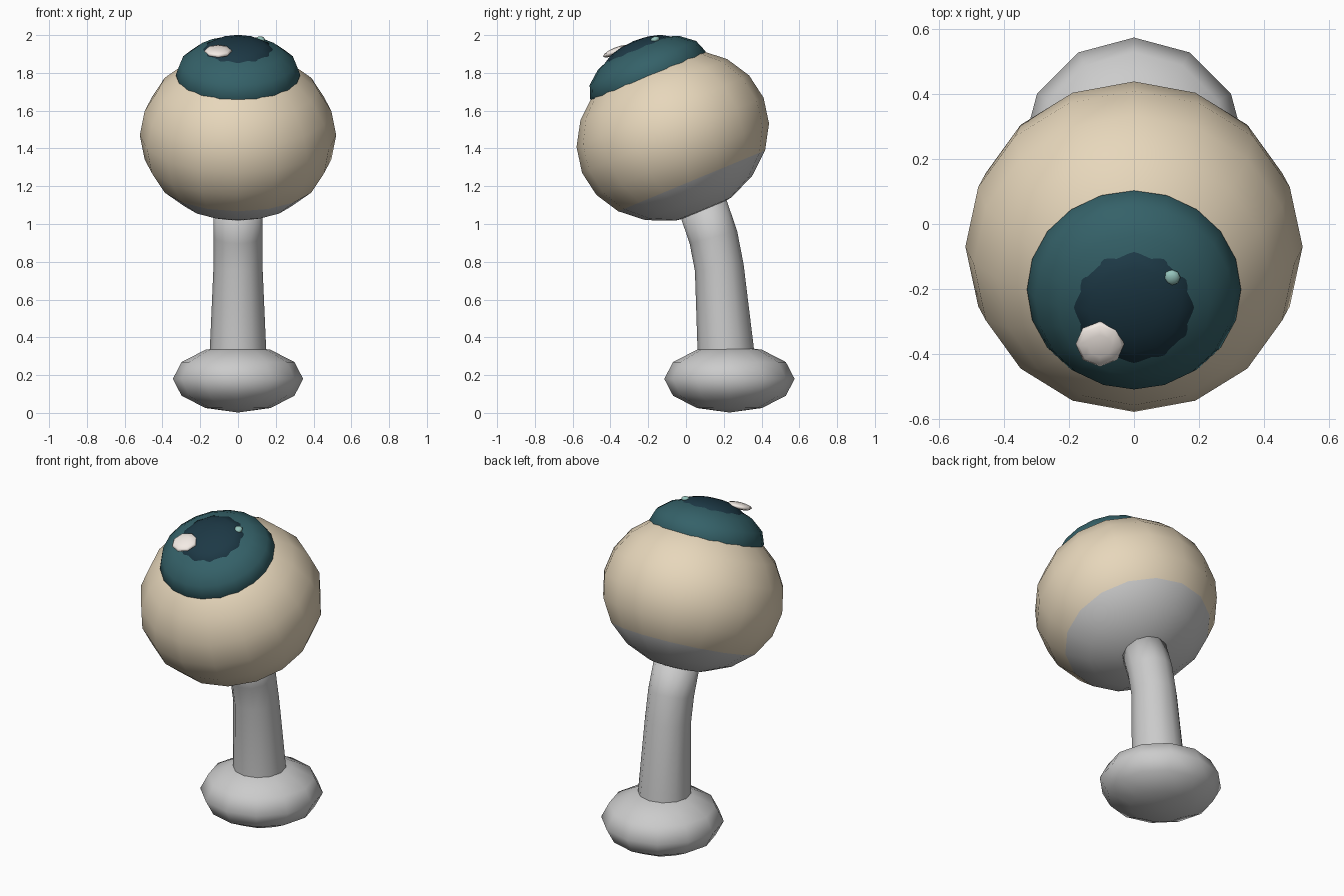
import bpy, bmesh
from math import radians, sin, cos, pi
from mathutils import Vector, Matrix

if "Cube" in bpy.data.objects:
    bpy.data.objects.remove(bpy.data.objects["Cube"])

TILT = radians(22.5)
EYE = Vector((0, -0.07, 1.47))
AXIS = Vector((0, -sin(TILT), cos(TILT)))


def material(name, rgb):
    m = bpy.data.materials.new(name)
    m.diffuse_color = (*rgb, 1)
    m.use_nodes = True
    m.node_tree.nodes["Principled BSDF"].inputs["Base Color"].default_value = m.diffuse_color
    return m


def finish(name, bm, mats=()):
    bmesh.ops.recalc_face_normals(bm, faces=bm.faces)
    for f in bm.faces:
        f.smooth = True
    me = bpy.data.meshes.new(name)
    bm.to_mesh(me)
    bm.free()
    for m in mats:
        me.materials.append(m)
    ob = bpy.data.objects.new(name, me)
    bpy.context.collection.objects.link(ob)
    return ob


def ellipsoid(name, loc, r, h, segs, rings, mats=(), tilt=TILT, split=None):
    bm = bmesh.new()
    bmesh.ops.create_uvsphere(bm, u_segments=segs, v_segments=rings, radius=1)
    bmesh.ops.scale(bm, vec=(r, r, h), verts=bm.verts)
    if split is not None:  # faces below the split use the second material
        for f in bm.faces:
            f.material_index = int(f.calc_center_median().z < split)
    bm.transform(Matrix.Translation(loc) @ Matrix.Rotation(tilt, 4, 'X'))
    return finish(name, bm, mats)


beige = material("beige", (0.8, 0.68, 0.5))
grey = material("grey", (0.8, 0.8, 0.8))
teal = material("teal", (0.035, 0.12, 0.14))
dark = material("dark_teal", (0.012, 0.04, 0.06))
white = material("warm_white", (0.9, 0.83, 0.78))
pale = material("pale_teal", (0.3, 0.55, 0.5))

# Eyeball with grey underside, then stacked iris and pupil lenses
ellipsoid("eyeball", EYE, 0.52, 0.445, 16, 10, (beige, grey), split=-0.27)
ellipsoid("iris", EYE + AXIS * 0.345, 0.33, 0.18, 20, 8, (teal,))
ellipsoid("pupil", EYE + AXIS * 0.46, 0.2, 0.08, 12, 8, (dark,))

# Highlights
ellipsoid("large_highlight", (-0.105, -0.37, 1.915), 0.075, 0.02, 8, 6, (white,))
ellipsoid("small_highlight", (0.117, -0.165, 1.976), 0.026, 0.016, 8, 6, (pale,))

# Foot
ellipsoid("foot", (0, 0.23, 0.18), 0.345, 0.178, 12, 6, tilt=0)

# Bent stalk: y, z, radius, tilt in degrees
RINGS = [(0.215, 0.2, 0.153, 0), (0.21, 0.34, 0.149, 2), (0.176, 0.77, 0.13, 8),
         (0.145, 0.93, 0.13, 15), (0.08, 1.12, 0.13, 22)]
SIDES = 12
bm = bmesh.new()
loops = []
for y, z, r, deg in RINGS:
    t = radians(deg)
    loops.append([bm.verts.new((r * cos(a), y + r * sin(a) * cos(t), z + r * sin(a) * sin(t)))
                  for a in (2 * pi * i / SIDES for i in range(SIDES))])
for lo, hi in zip(loops, loops[1:]):
    for i in range(SIDES):
        j = (i + 1) % SIDES
        bm.faces.new((lo[i], lo[j], hi[j], hi[i]))
bm.faces.new(loops[0])
bm.faces.new(loops[-1])
finish("stalk", bm)
